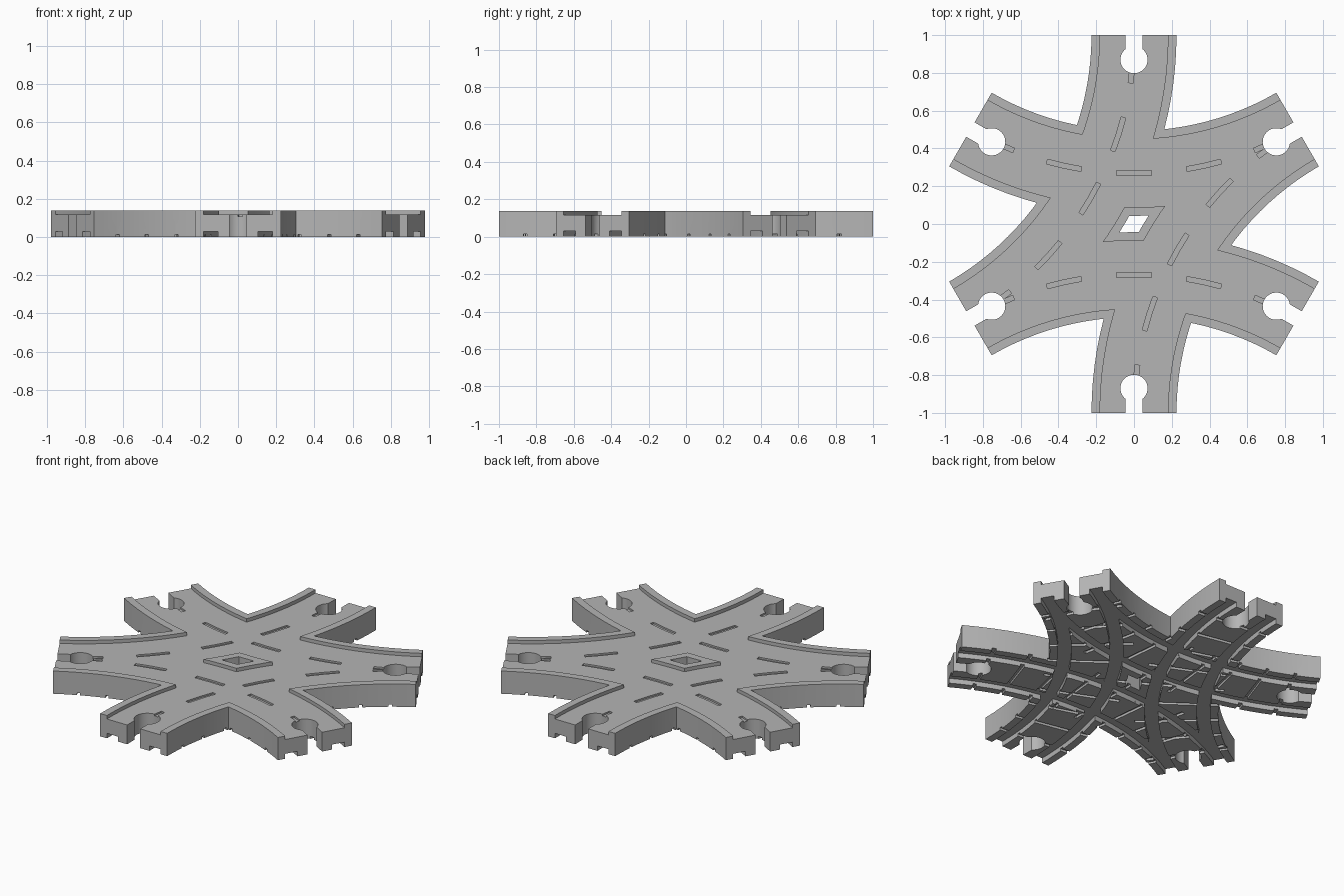
import bpy, bmesh, math
from mathutils import Matrix, Vector

if "Cube" in bpy.data.objects:
    bpy.data.objects.remove(bpy.data.objects["Cube"])

HEIGHT = 0.138
FLOOR = 0.117            # top roadbed level
RADIUS = math.sqrt(3)    # centreline radius of every curved track
HALF = 0.225             # half width of a track
INNER = 0.18             # half width between the lips
PITCH = 6.17             # sleeper spacing in degrees
TRACKS = (90, -90, 150, -30)   # direction of each curve centre

grey = bpy.data.materials.new("light_grey")
grey.use_nodes = True
grey.diffuse_color = (0.46, 0.46, 0.46, 1)
grey.node_tree.nodes["Principled BSDF"].inputs["Base Color"].default_value = grey.diffuse_color


def arc_block(bm, heading, inner, outer, start, end, low, high):
    """Curved bar, with offsets from the centreline and angles from its middle."""
    h = math.radians(heading)
    centre = Vector((2 * math.cos(h), 2 * math.sin(h)))
    steps = max(2, round((end - start) / 2.5))
    rings = []
    for i in range(steps + 1):
        a = h + math.pi + math.radians(start + (end - start) * i / steps)
        d = Vector((math.cos(a), math.sin(a)))
        corners = ((inner, low), (outer, low), (outer, high), (inner, high))
        rings.append([bm.verts.new((*(centre + d * (RADIUS + o)), z)) for o, z in corners])
    for a, b in zip(rings, rings[1:]):
        for k in range(4):
            n = (k + 1) % 4
            bm.faces.new((a[k], a[n], b[n], b[k]))
    bm.faces.new(rings[0][::-1])
    bm.faces.new(rings[-1])


def make_object(name, bm):
    bmesh.ops.recalc_face_normals(bm, faces=bm.faces[:])
    mesh = bpy.data.meshes.new(name)
    bm.to_mesh(mesh)
    bm.free()
    mesh.materials.append(grey)
    obj = bpy.data.objects.new(name, mesh)
    bpy.context.scene.collection.objects.link(obj)
    return obj


def combine(bm, operation):
    """Apply a temporary solid to the crossing, then discard it."""
    tool = make_object("cutter", bm)
    tool.hide_render = True
    mod = crossing.modifiers.new("shape", "BOOLEAN")
    mod.operation = operation
    mod.solver = "EXACT"
    mod.object = tool
    bpy.ops.object.modifier_apply(modifier=mod.name)
    bpy.data.objects.remove(tool)


def bars(heading, specs):
    bm = bmesh.new()
    for spec in specs:
        arc_block(bm, heading, *spec)
    return bm


# Body: four crossing curved tracks
body = (-HALF, HALF, -30, 30, 0, HEIGHT)
crossing = make_object("track_crossing", bars(TRACKS[0], [body]))
bpy.context.view_layer.objects.active = crossing
crossing.select_set(True)
for heading in TRACKS[1:]:
    combine(bars(heading, [body]), "UNION")

# Sunken roadbed, leaving a raised lip around the outline and centre hole
for heading in TRACKS:
    combine(bars(heading, [(-INNER, INNER, -31, 31, FLOOR, 0.2)]), "DIFFERENCE")

# Centre dashes on top
for heading in TRACKS:
    dashes = [(-0.0125, 0.0125, (2 * i - 0.5) * PITCH, (2 * i + 0.5) * PITCH,
               FLOOR - 0.01, FLOOR + 0.01) for i in range(-2, 3)]
    combine(bars(heading, dashes), "DIFFERENCE")

# Wheel grooves underneath
for heading in TRACKS:
    grooves = [(-INNER, -0.105, -31, 31, -0.05, 0.03),
               (0.105, INNER, -31, 31, -0.05, 0.03)]
    combine(bars(heading, grooves), "DIFFERENCE")

# Sleeper grooves underneath
for heading in TRACKS:
    sleepers = [(-HALF - 0.01, HALF + 0.01, i * PITCH - 0.35, i * PITCH + 0.35,
                 -0.05, 0.014) for i in range(-4, 5)]
    combine(bars(heading, sleepers), "DIFFERENCE")

# Connector sockets: round hole and neck at each of the six ends
for i in range(6):
    turn = Matrix.Rotation(math.radians(30 + 60 * i), 4, "Z")
    bm = bmesh.new()
    bmesh.ops.create_cone(bm, cap_ends=True, segments=40, radius1=0.072, radius2=0.072,
                          depth=0.4, matrix=turn @ Matrix.Translation((0.87, 0, 0.05)))
    combine(bm, "DIFFERENCE")
    bm = bmesh.new()
    bmesh.ops.create_cube(bm, size=1, matrix=turn @ Matrix.Translation((0.97, 0, 0.05))
                          @ Matrix.Diagonal((0.2, 0.088, 0.4, 1)))
    combine(bm, "DIFFERENCE")

# Tidy and shade
bm = bmesh.new()
bm.from_mesh(crossing.data)
bmesh.ops.remove_doubles(bm, verts=bm.verts[:], dist=0.0001)
bm.to_mesh(crossing.data)
bm.free()
bpy.ops.object.shade_smooth_by_angle(angle=math.radians(25))
